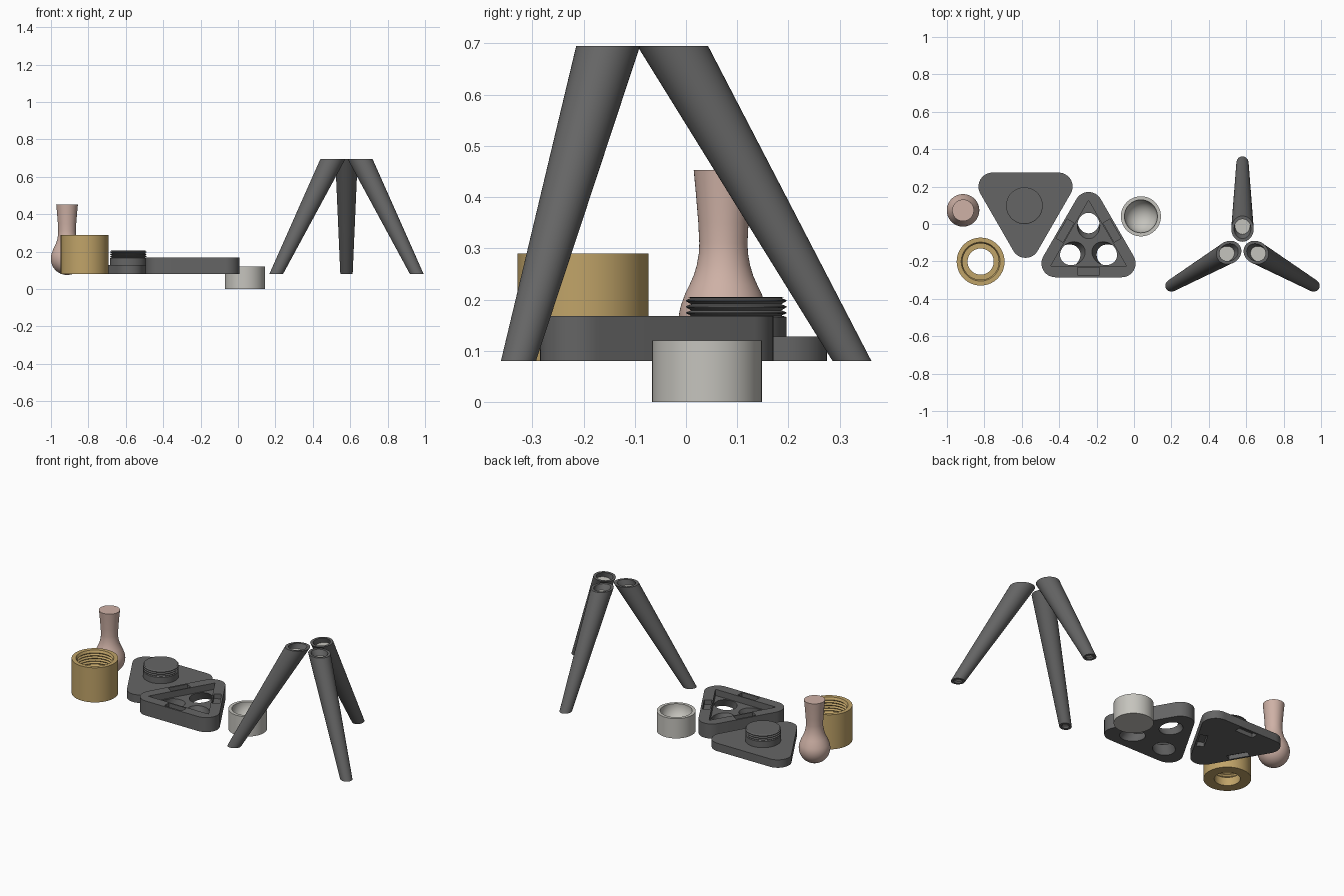
import bpy, bmesh, math
from mathutils import Matrix, Vector

if "Cube" in bpy.data.objects:
    bpy.data.objects.remove(bpy.data.objects["Cube"])


def material(name, rgb):
    m = bpy.data.materials.new(name)
    m.diffuse_color = (*rgb, 1)
    m.use_nodes = True
    m.node_tree.nodes["Principled BSDF"].inputs["Base Color"].default_value = m.diffuse_color
    return m


DARK = material("dark_grey", (0.13, 0.13, 0.13))
LIGHT = material("light_grey", (0.56, 0.55, 0.51))
GOLD = material("gold", (0.53, 0.37, 0.14))
PINK = material("dusty_pink", (0.62, 0.44, 0.38))


def finish(bm, name, mats):
    bmesh.ops.recalc_face_normals(bm, faces=bm.faces[:])
    me = bpy.data.meshes.new(name)
    bm.to_mesh(me)
    bm.free()
    ob = bpy.data.objects.new(name, me)
    bpy.context.collection.objects.link(ob)
    for m in mats:
        me.materials.append(m)
    smooth(ob)
    return ob


def smooth(ob):
    bpy.ops.object.select_all(action='DESELECT')
    ob.select_set(True)
    bpy.context.view_layer.objects.active = ob
    bpy.ops.object.shade_smooth_by_angle(angle=math.radians(32))


def lathe(name, profile, mats, matrix, light_segments=(), closed=False, n=64):
    """Turn (radius, z) points about z, then place with matrix."""
    bm = bmesh.new()
    rings = []
    for r, z in profile:
        if r == 0:
            rings.append([bm.verts.new((0, 0, z))] * n)
        else:
            rings.append([bm.verts.new((r * math.cos(2 * math.pi * i / n),
                                        r * math.sin(2 * math.pi * i / n), z)) for i in range(n)])
    if closed:
        rings.append(rings[0])
    for k, (a, b) in enumerate(zip(rings, rings[1:])):
        for i in range(n):
            j = (i + 1) % n
            quad = list(dict.fromkeys((a[i], a[j], b[j], b[i])))
            f = bm.faces.new(quad)
            f.material_index = 1 if k in light_segments else 0
    bmesh.ops.transform(bm, matrix=matrix, verts=bm.verts[:])
    return finish(bm, name, mats)


def prism(name, points, z0, z1, mats):
    bm = bmesh.new()
    f = bm.faces.new([bm.verts.new((x, y, z0)) for x, y in points])
    ext = bmesh.ops.extrude_face_region(bm, geom=[f])
    top = [v for v in ext["geom"] if isinstance(v, bmesh.types.BMVert)]
    bmesh.ops.translate(bm, vec=(0, 0, z1 - z0), verts=top)
    return finish(bm, name, mats)


def triangle(cx, cy, radius, turn, corner=0.0, steps=12):
    """Equilateral outline with optional round corners."""
    pts = []
    for k in range(3):
        a = turn + k * 2 * math.pi / 3
        px, py = cx + radius * math.cos(a), cy + radius * math.sin(a)
        if corner == 0:
            pts.append((px, py))
            continue
        for s in range(steps + 1):
            t = a - math.pi / 3 + s / steps * 2 * math.pi / 3
            pts.append((px + corner * math.cos(t), py + corner * math.sin(t)))
    return pts


def cut(ob, cutters):
    for c in cutters:
        c.hide_render = True
        mod = ob.modifiers.new("cut", 'BOOLEAN')
        mod.operation = 'DIFFERENCE'
        mod.solver = 'EXACT'
        mod.object = c
        bpy.context.view_layer.objects.active = ob
        bpy.ops.object.modifier_apply(modifier=mod.name)
        bpy.data.objects.remove(c)
    smooth(ob)


def edge_slots(cx, cy, turn, z0, z1):
    """Three rectangular slot cutters, one along each side."""
    out = []
    for k in range(3):
        a = turn + math.pi + k * 2 * math.pi / 3
        u, v = Vector((math.cos(a), math.sin(a))), Vector((-math.sin(a), math.cos(a)))
        c = Vector((cx, cy))
        pts = [c + u * d + v * w for d, w in
               ((0.124, -0.059), (0.166, -0.059), (0.166, 0.059), (0.124, 0.059))]
        out.append(prism("slot_cutter", pts, z0, z1, [DARK]))
    return out


def at(x, y):
    return Matrix.Translation((x, y, 0))


# pestle: ball end flowing into a flared handle
ball = [(0.087 * math.sin(t), 0.162 - 0.087 * math.cos(t))
        for t in (math.radians(2.05 * 3 * i) for i in range(19))]
ball[0] = (0, 0.075)
pestle = ball + [(0.074, 0.213), (0.066, 0.229), (0.058, 0.247), (0.052, 0.267),
                 (0.048, 0.29), (0.047, 0.31), (0.049, 0.35), (0.054, 0.41),
                 (0.058, 0.453), (0, 0.453)]
lathe("pestle", pestle, [PINK], at(-0.914, 0.073))

# threaded collar with a narrower hole in its floor
threads = []
for i in range(9):
    z = 0.14 + i * 0.016
    threads += [(0.105, z), (0.097, z + 0.008)]
collar = [(0.07, 0.08), (0.128, 0.08), (0.128, 0.29), (0.104, 0.29)]
collar += threads[::-1] + [(0.105, 0.13), (0.07, 0.13)]
lathe("threaded_collar", collar, [GOLD], at(-0.82, -0.201), closed=True)

# small cup with a rounded bowl
bowl = [(0.088 * math.cos(t), 0.115 - 0.088 * math.sin(t))
        for t in (math.pi / 2 * i / 14 for i in range(14))]
cup = [(0, 0), (0.107, 0), (0.107, 0.12), (0.088, 0.12)] + bowl + [(0, 0.027)]
lathe("cup", cup, [LIGHT], at(0.037, 0.041))

# lid plate with slots underneath, and its threaded plug
lx, ly, lturn = -0.58, 0.098, -math.pi / 2
lid = prism("lid_plate", triangle(lx, ly, 0.204, lturn, 0.075), 0.08, 0.128, [DARK])
cut(lid, edge_slots(lx, ly, lturn, 0.06, 0.105))
plug = [(0, 0.12), (0.098, 0.12), (0.098, 0.166), (0.088, 0.169)]
for i in range(3):
    z = 0.169 + i * 0.012
    plug += [(0.098, z + 0.004), (0.098, z + 0.006), (0.088, z + 0.01)]
plug += [(0.094, 0.205), (0, 0.205)]
lathe("threaded_plug", plug, [DARK], at(-0.586, ly))

# leg holder: triangular pocket, edge slots and three slanted leg holes
hx, hy, hturn = -0.243, -0.108, math.pi / 2
holder = prism("leg_holder", triangle(hx, hy, 0.204, hturn, 0.075), 0.08, 0.168, [DARK])
cutters = [prism("pocket_cutter", triangle(hx, hy, 0.234, hturn), 0.13, 0.2, [DARK])]
cutters += edge_slots(hx, hy, hturn, 0.14, 0.2)
for k in range(3):
    place = (Matrix.Translation((hx, hy, 0.105))
             @ Matrix.Rotation(hturn + k * 2 * math.pi / 3, 4, 'Z')
             @ Matrix.Translation((0.113, 0, 0)) @ Matrix.Rotation(math.radians(-30), 4, 'Y'))
    cutters.append(lathe("hole_cutter", [(0, -0.08), (0.06, -0.08), (0.06, 0.08), (0, 0.08)],
                         [DARK], place))
cut(holder, cutters)

# splayed legs: level-ended tapered tubes with light cores at both ends
slope = (0.084 - 0.434) / (0.695 - 0.08)
shear = Matrix(((1.15, 0, slope, 0.434 - slope * 0.08), (0, 1, 0, 0), (0, 0, 1, 0), (0, 0, 0, 1)))
leg = [(0, 0.09), (0.018, 0.09), (0.02, 0.08), (0.033, 0.08), (0.06, 0.695),
       (0.045, 0.695), (0.04, 0.665), (0, 0.665)]
for k in range(3):
    place = at(0.58, -0.11) @ Matrix.Rotation(math.pi / 2 + k * 2 * math.pi / 3, 4, 'Z') @ shear
    lathe(f"leg_{k + 1}", leg, [DARK, LIGHT], place, light_segments=(0, 6), n=48)
